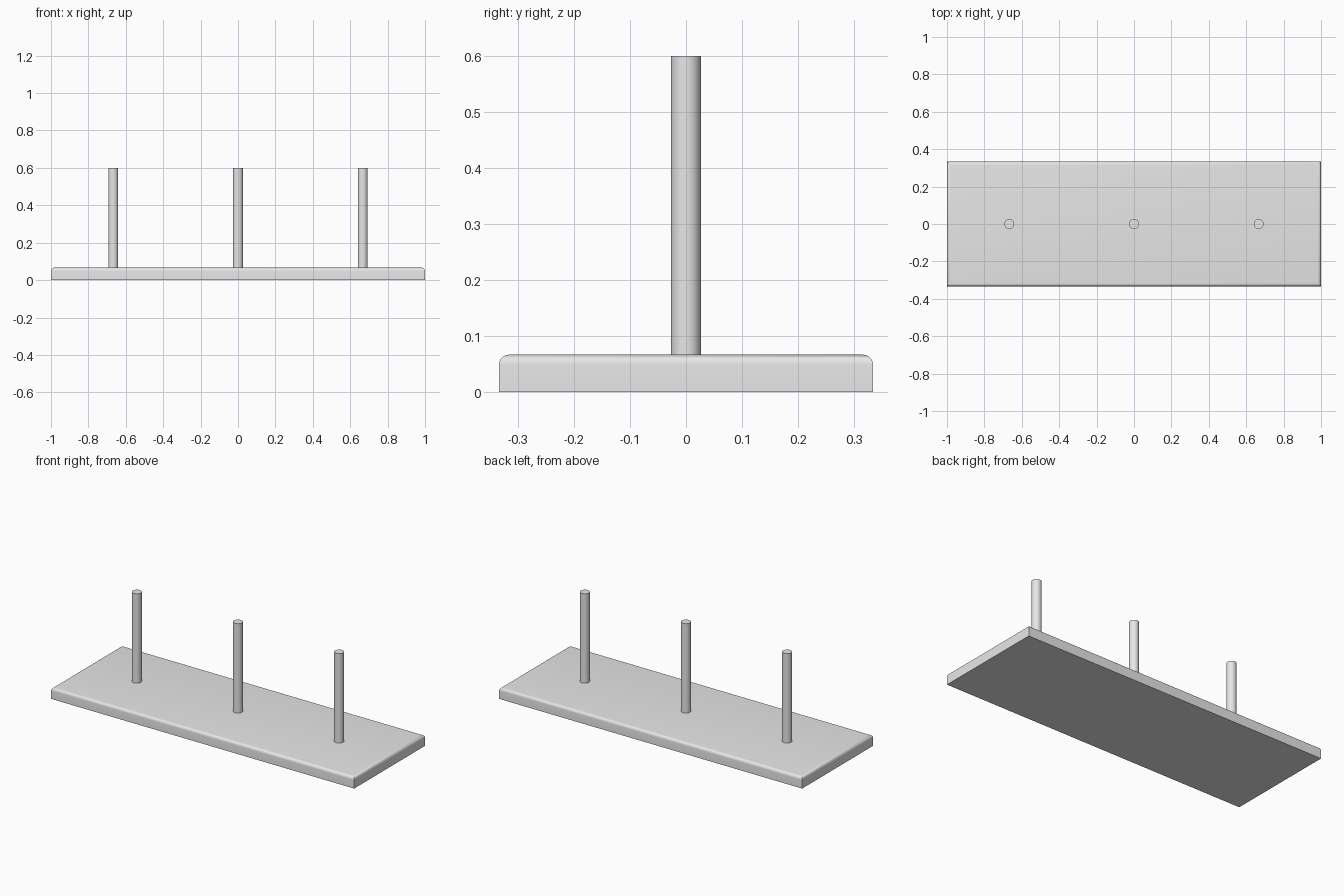
import bpy, bmesh, math

cube = bpy.data.objects.get("Cube")
if cube:
    bpy.data.objects.remove(cube, do_unlink=True)

LENGTH, DEPTH, THICK = 2.0, 0.667, 0.067
PEG_RADIUS, PEG_TOP, SPACING = 0.0267, 0.6, 0.667

grey = bpy.data.materials.new("light_grey")
grey.use_nodes = True
colour = (0.8, 0.8, 0.8, 1)
grey.diffuse_color = colour
grey.node_tree.nodes["Principled BSDF"].inputs["Base Color"].default_value = colour


def finish(bm, name, location):
    mesh = bpy.data.meshes.new(name)
    bm.to_mesh(mesh)
    bm.free()
    obj = bpy.data.objects.new(name, mesh)
    obj.location = location
    bpy.context.collection.objects.link(obj)
    mesh.materials.append(grey)
    bpy.ops.object.select_all(action="DESELECT")
    obj.select_set(True)
    bpy.context.view_layer.objects.active = obj
    bpy.ops.object.shade_smooth_by_angle(angle=math.radians(35))


# Base board with rounded top edges
bm = bmesh.new()
bmesh.ops.create_cube(bm, size=1)
bmesh.ops.scale(bm, vec=(LENGTH, DEPTH, THICK), verts=bm.verts)
top_edges = [e for e in bm.edges if all(v.co.z > 0 for v in e.verts)]
bmesh.ops.bevel(bm, geom=top_edges, offset=0.018, segments=6, profile=0.5, affect="EDGES")
finish(bm, "base_board", (0, 0, THICK / 2))

# Row of three upright pegs
height = PEG_TOP - THICK
for side, name in ((-1, "right_peg"), (0, "middle_peg"), (1, "left_peg")):
    bm = bmesh.new()
    bmesh.ops.create_cone(bm, cap_ends=True, segments=48, radius1=PEG_RADIUS,
                          radius2=PEG_RADIUS, depth=height)
    finish(bm, name, (side * SPACING, 0, THICK + height / 2))
